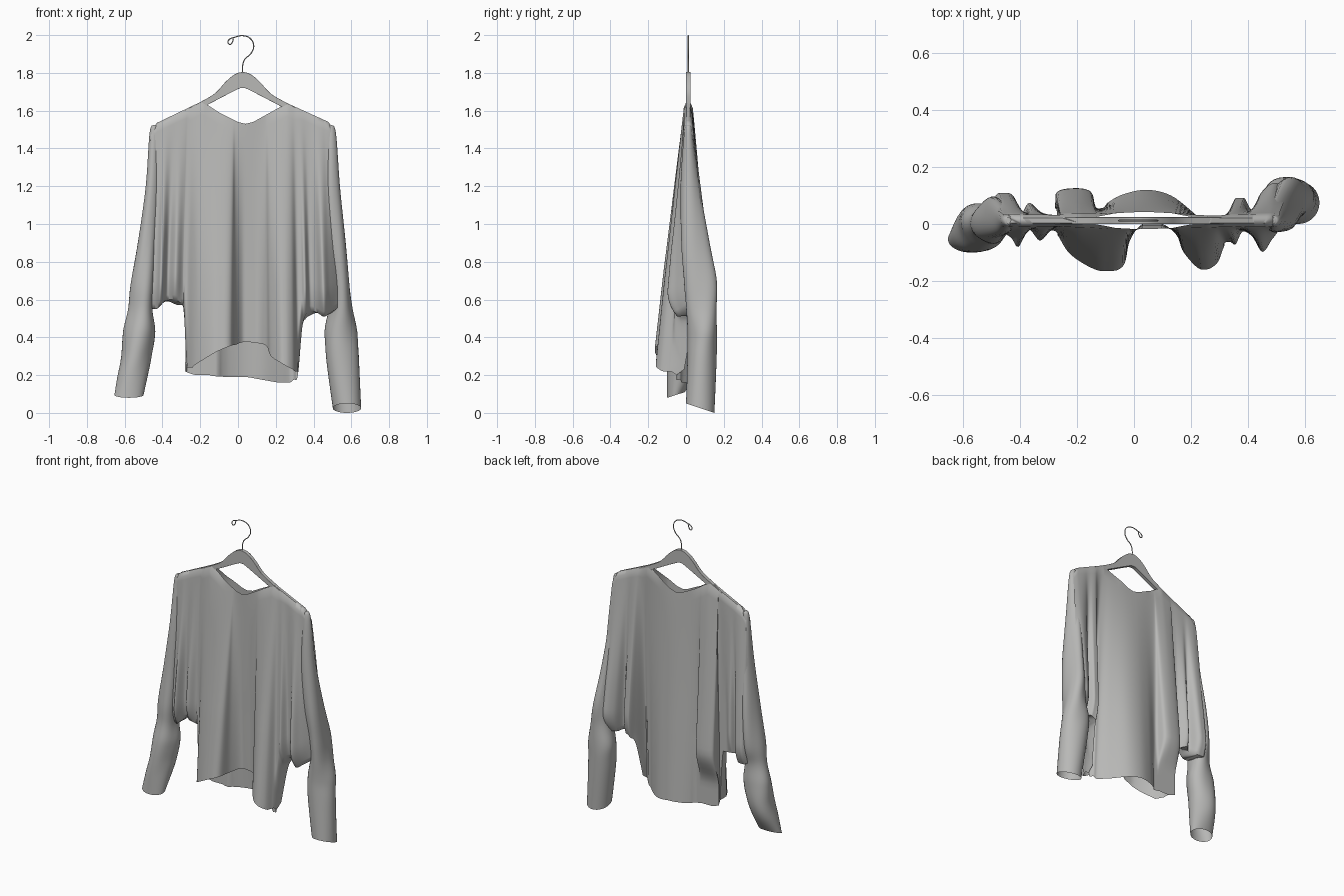
import bpy
import bmesh
import math

old = bpy.data.objects.get("Cube")
if old:
    bpy.data.objects.remove(old, do_unlink=True)


def material(name, colour):
    mat = bpy.data.materials.new(name)
    mat.use_nodes = True
    mat.diffuse_color = colour
    mat.node_tree.nodes["Principled BSDF"].inputs["Base Color"].default_value = colour
    return mat


grey = material("soft grey", (0.48, 0.48, 0.47, 1))


def finish(bm, name, angle):
    """Turn a bmesh into a smooth shaded object."""
    bmesh.ops.recalc_face_normals(bm, faces=bm.faces)
    mesh = bpy.data.meshes.new(name)
    bm.to_mesh(mesh)
    bm.free()
    mesh.materials.append(grey)
    obj = bpy.data.objects.new(name, mesh)
    bpy.context.collection.objects.link(obj)
    bpy.ops.object.select_all(action="DESELECT")
    obj.select_set(True)
    bpy.context.view_layer.objects.active = obj
    bpy.ops.object.shade_smooth_by_angle(angle=math.radians(angle))
    return obj


def spline(points, steps):
    """Smooth path through the points, without overshoot."""
    path = []
    last = len(points) - 1
    for i in range(last):
        a, b, c, d = (points[min(max(k, 0), last)] for k in range(i - 1, i + 3))
        for s in range(steps):
            t = s / steps
            row = []
            for p, q, r, w in zip(a, b, c, d):
                v = q + t * (r - p + t * (2 * p - 5 * q + 4 * r - w
                                          + t * (3 * (q - r) + w - p))) / 2
                row.append(min(max(v, min(q, r)), max(q, r)))
            path.append(row)
    path.append(list(points[-1]))
    return path


def lerp_table(table, x):
    for (x0, z0), (x1, z1) in zip(table, table[1:]):
        if x <= x1:
            return z0 + (z1 - z0) * max(0, (x - x0) / (x1 - x0))
    return table[-1][1]


def ease(t):
    t = min(max(t, 0), 1)
    return t * t * (3 - 2 * t)


# Lower edge of each panel: x, z, y, from the right arm to the left arm
FRONT_EDGE = [
    (-.5, .58, -.02), (-.44, .55, -.05), (-.41, .57, -.09), (-.375, .6, -.02),
    (-.335, .6, -.065), (-.3, .58, -.03), (-.287, .56, -.025),
    (-.268, .24, -.04), (-.22, .26, -.11), (-.12, .32, -.165), (-.04, .355, -.15),
    (-.015, .36, -.06), (.03, .375, 0), (.1, .37, 0), (.15, .355, -.04),
    (.175, .3, -.1), (.235, .26, -.16), (.29, .23, -.14), (.317, .22, -.08),
    (.34, .45, -.07), (.36, .52, -.08), (.385, .54, -.03), (.42, .53, -.05),
    (.455, .51, -.11), (.49, .53, -.06), (.53, .56, 0)]
BACK_EDGE = [
    (-.52, .58, .05), (-.48, .55, .12), (-.43, .55, .11), (-.4, .58, .04),
    (-.37, .59, .08), (-.32, .57, .03), (-.29, .56, .03),
    (-.27, .24, .03), (-.28, .22, .13), (-.22, .2, .155), (-.155, .2, .14),
    (-.13, .195, .06), (-.05, .19, .1), (.04, .19, .12), (.13, .175, .1),
    (.22, .16, .03), (.27, .16, -.02), (.295, .175, -.03), (.317, .2, -.05),
    (.34, .45, .04), (.36, .5, .1), (.39, .52, .1), (.42, .53, .05),
    (.45, .52, .12), (.5, .53, .16), (.55, .56, .12)]
# Shoulder line and neckline: x, z
TOP_LINE = [(-.46, 1.49), (-.43, 1.535), (-.19, 1.65), (-.1, 1.59), (0, 1.54),
            (.04, 1.53), (.08, 1.54), (.17, 1.59), (.26, 1.64), (.48, 1.54),
            (.51, 1.49)]
HEM_FIRST, HEM_LAST = 7, 18
STEPS, ROWS = 6, 40
MIDDLE = .012


def panel(bm, edge, side):
    """Hang one sheet of cloth from the shoulder line to its lower edge."""
    grid = []
    path = spline(edge, STEPS)
    for i, (x, z, y) in enumerate(path):
        near = path[max(0, i - STEPS):i + STEPS + 1]
        y_soft = sum(p[2] for p in near) / len(near)
        x_top = min(max(.02 + .93 * (x - .02), -.46), .51)
        z_top = lerp_table(TOP_LINE, x_top)
        gape = ease(1 - abs(x_top - .035) / .22)
        arm = not HEM_FIRST * STEPS <= i <= HEM_LAST * STEPS
        column = []
        for r in range(ROWS + 1):
            t = r / ROWS
            z_now = z_top + (z - z_top) * t
            # Rounded shoulder, and a neckline that stands a little open
            rounding = min(1, .45 + math.sqrt(t * 12) + gape)
            y_top = MIDDLE + side * (.02 * rounding + .01 * gape)
            # Folds sharpen downwards; underarm pockets round in at the bottom
            y_end = y_soft + (y - y_soft) * min(1, t * 1.5)
            y_now = y_top + (y_end - y_top) * t ** .9
            if arm:
                y_now += (.03 - y_now) * .45 * max(0, (t - .86) / .14) ** 2
            elif side > 0 and x < -.1:
                # The right back fold tucks in above the hem
                y_now += min(0, .055 - y_now) * ease((.58 - z_now) / .24)
            column.append(bm.verts.new((x_top + (x - x_top) * t, y_now, z_now)))
        grid.append(column)
    for left, right in zip(grid, grid[1:]):
        for r in range(ROWS):
            bm.faces.new((left[r], right[r], right[r + 1], left[r + 1]))
    return grid


# Shirt body: front and back panels, joined at the shoulders and underarms
bm = bmesh.new()
front = panel(bm, FRONT_EDGE, -1)
back = panel(bm, BACK_EDGE, 1)
for i in range(len(front) - 1):
    x = front[i][0].co.x
    if x < -.19 or x > .25:
        bm.faces.new((front[i][0], back[i][0], back[i + 1][0], front[i + 1][0]))
    if not HEM_FIRST * STEPS <= i < HEM_LAST * STEPS:
        bm.faces.new((front[i][-1], back[i][-1], back[i + 1][-1], front[i + 1][-1]))
finish(bm, "shirt_body", 60)


def sleeve(name, rings, tilt):
    """Loft an open tube; each ring is x, y, z, x radius, y radius."""
    bm = bmesh.new()
    sides = 32
    loops = []
    path = spline(rings, 6)
    for k, (cx, cy, cz, rx, ry) in enumerate(path):
        f = k / (len(path) - 1)
        loop = []
        for s in range(sides):
            a = math.tau * s / sides
            crease = 1 + .08 * math.sin(math.pi * f) * math.sin(3 * a + 9 * f)
            loop.append(bm.verts.new((cx + rx * crease * math.cos(a),
                                      cy + ry * crease * math.sin(a),
                                      cz + tilt * f ** 4 * math.sin(a))))
        loops.append(loop)
    bm.faces.new(loops[0])
    for upper, lower in zip(loops, loops[1:]):
        for s in range(sides):
            n = (s + 1) % sides
            bm.faces.new((upper[s], upper[n], lower[n], lower[s]))
    finish(bm, name, 50)


sleeve("right_sleeve", [
    (-.44, .012, 1.525, .008, .012), (-.445, .012, 1.48, .024, .022),
    (-.455, .01, 1.2, .035, .045),
    (-.483, .015, .9, .047, .07), (-.505, .01, .68, .06, .08),
    (-.513, 0, .55, .064, .068), (-.522, -.005, .43, .084, .08),
    (-.54, -.01, .3, .08, .085), (-.559, -.025, .2, .08, .075),
    (-.577, -.053, .095, .077, .047)], .015)
sleeve("left_sleeve", [
    (.488, .012, 1.525, .008, .012), (.494, .012, 1.48, .024, .022),
    (.5, .02, 1.2, .038, .05),
    (.52, .045, .9, .05, .075), (.535, .075, .7, .057, .085),
    (.545, .085, .56, .062, .08), (.543, .09, .43, .086, .078),
    (.55, .085, .3, .087, .077), (.577, .075, .025, .075, .075)], -.025)

# Hanger: mirrored half outline, extruded and softened
CENTRE = .025
UPPER = [(0, 1.805), (.03, 1.798), (.06, 1.78), (.095, 1.748), (.13, 1.708),
         (.165, 1.679), (.235, 1.64), (.44, 1.53)]
LOWER = [(.44, 1.505), (.235, 1.606), (.175, 1.637), (.03, 1.712), (0, 1.72)]
half = spline(UPPER, 4) + spline(LOWER, 4)
outline = half + [(-x, z) for x, z in reversed(half) if x > 0]
bm = bmesh.new()
face = bm.faces.new([bm.verts.new((CENTRE + x, 0, z)) for x, z in outline])
extruded = bmesh.ops.extrude_face_region(bm, geom=[face])
for v in extruded["geom"]:
    if isinstance(v, bmesh.types.BMVert):
        v.co.y = 2 * MIDDLE
bmesh.ops.triangulate(bm, faces=[f for f in bm.faces if len(f.verts) > 4])
hanger = finish(bm, "hanger", 40)
bevel = hanger.modifiers.new("soft_edges", "BEVEL")
bevel.width = .004
bevel.segments = 2

# Wire hook with a small curl at its tip
HOOK = [(.025, 1.79), (.025, 1.84), (.035, 1.87), (.07, 1.905), (.083, 1.945),
        (.065, 1.982), (.025, 1.997), (-.02, 1.988), (-.045, 1.978),
        (-.053, 1.962), (-.043, 1.951), (-.03, 1.963), (-.024, 1.982)]
curve = bpy.data.curves.new("hook", "CURVE")
curve.dimensions = "3D"
curve.bevel_depth = .003
curve.bevel_resolution = 2
curve.use_fill_caps = True
wire = curve.splines.new("BEZIER")
wire.bezier_points.add(len(HOOK) - 1)
for point, (x, z) in zip(wire.bezier_points, HOOK):
    point.co = (x, MIDDLE, z)
    point.handle_left_type = point.handle_right_type = "AUTO"
curve.materials.append(grey)
bpy.context.collection.objects.link(bpy.data.objects.new("hook", curve))
